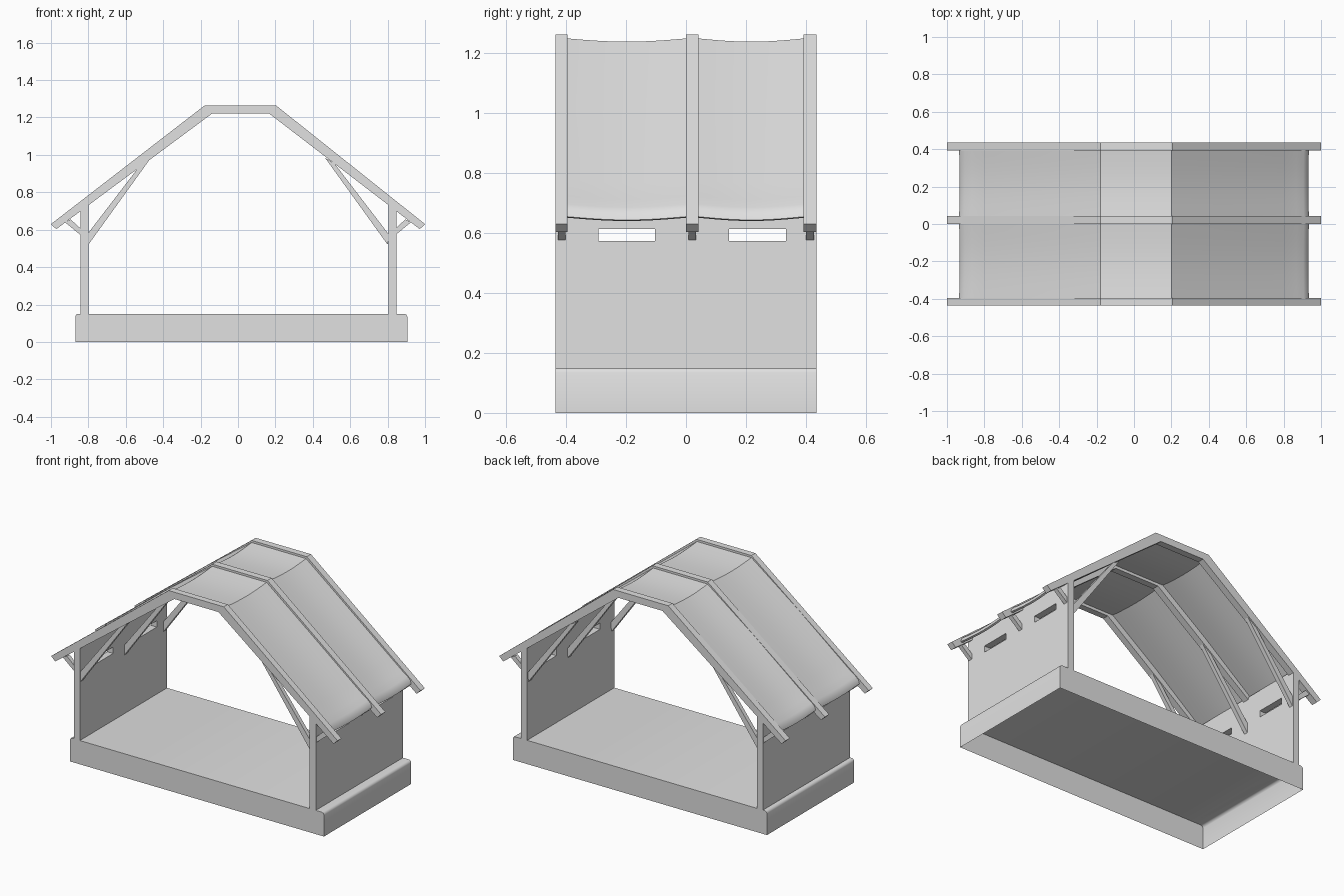
import bpy, bmesh, math

cube = bpy.data.objects.get("Cube")
if cube:
    bpy.data.objects.remove(cube)

grey = bpy.data.materials.new("plain_grey")
grey.use_nodes = True
GREY = (0.75, 0.75, 0.75, 1)
grey.diffuse_color = GREY
grey.node_tree.nodes["Principled BSDF"].inputs["Base Color"].default_value = GREY


def finish(name, bm, smooth=None):
    """Turn a bmesh into a named grey object, optionally smooth by angle."""
    bmesh.ops.recalc_face_normals(bm, faces=bm.faces)
    mesh = bpy.data.meshes.new(name)
    bm.to_mesh(mesh)
    bm.free()
    mesh.materials.append(grey)
    if smooth:
        mesh.shade_smooth()
        mesh.set_sharp_from_angle(angle=math.radians(smooth))
    obj = bpy.data.objects.new(name, mesh)
    bpy.context.collection.objects.link(obj)
    return obj


def prism(profile, y0, y1):
    """Extrude an x-z outline from y0 to y1."""
    bm = bmesh.new()
    face = bm.faces.new([bm.verts.new((x, y0, z)) for x, z in profile])
    ext = bmesh.ops.extrude_face_region(bm, geom=[face])["geom"]
    verts = [g for g in ext if isinstance(g, bmesh.types.BMVert)]
    bmesh.ops.translate(bm, verts=verts, vec=(0, y1 - y0, 0))
    return bm


DEPTH = 0.435
FRAMES = {"front": (-DEPTH, -0.395), "middle": (0.0, 0.042), "back": (0.393, DEPTH)}

# Plinth: rounded upper ends, hollow and open underneath
L, R, TOP, r = -0.87, 0.905, 0.15, 0.015
arc = [(r * math.cos(a), r * math.sin(a)) for a in (0, math.pi / 4, math.pi / 2)]
outline = [(L, 0), (R, 0)]
outline += [(R - r + c, TOP - r + s) for c, s in arc]
outline += [(L + r - c, TOP - r + s) for c, s in reversed(arc)]
bm = prism(outline, -DEPTH, DEPTH)
bmesh.ops.recalc_face_normals(bm, faces=bm.faces)
under = [f for f in bm.faces if f.normal.z < -0.9]
bmesh.ops.delete(bm, geom=under, context="FACES")
plinth = finish("plinth", bm, 50)


# Side walls: a slab with two slots, its top following the roof pitch
def wall(name, inner, outer):
    ys = [-DEPTH, -0.292, -0.103, 0.143, 0.333, DEPTH]
    zs = [0.15, 0.573, 0.613, 0.715]
    bm = bmesh.new()
    grid = [[bm.verts.new((inner, y, z)) for z in zs] for y in ys]
    for i in range(5):
        for j in range(3):
            if j == 1 and i in (1, 3):
                continue
            bm.faces.new((grid[i][j], grid[i + 1][j], grid[i + 1][j + 1], grid[i][j + 1]))
    ext = bmesh.ops.extrude_face_region(bm, geom=bm.faces[:])["geom"]
    verts = [g for g in ext if isinstance(g, bmesh.types.BMVert)]
    bmesh.ops.translate(bm, verts=verts, vec=(outer - inner, 0, 0))
    for v in bm.verts:
        if v.co.z > 0.7 and abs(v.co.x - inner) < 0.001:
            v.co.z += 0.03
    finish(name, bm)


wall("left_wall", 0.805, 0.848)
wall("right_wall", -0.8, -0.842)

# Roof frames with long inner braces and short eave struts
rafter = [(-1.0, 0.63), (-0.18, 1.263), (0.205, 1.263), (1.0, 0.63),
          (0.972, 0.603), (0.168, 1.22), (-0.14, 1.22), (-0.972, 0.603)]
brace = [(0.8, 0.52), (0.465, 0.985), (0.515, 0.955), (0.81, 0.57)]
strut = [(0.84, 0.57), (0.84, 0.605), (0.895, 0.655), (0.925, 0.64)]
for place, (y0, y1) in FRAMES.items():
    finish(place + "_rafter_frame", prism(rafter, y0, y1))
    mid = (y0 + y1) / 2
    for side, sign in (("left", 1), ("right", -1)):
        for part, shape in (("brace", brace), ("eave_strut", strut)):
            pts = [(sign * x, z) for x, z in shape]
            finish(f"{place}_{side}_{part}", prism(pts, mid - 0.013, mid + 0.013))

# Roof sheets: sagging between the frames and curling down at the eaves
eave = [(0.935, 0.655), (0.928, 0.678), (0.908, 0.697), (0.87, 0.723),
        (0.8, 0.778), (0.5, 1.015)]
section = [(-x, z) for x, z in eave] + [(-0.18, 1.25), (0.2, 1.25)] + eave[::-1]


def sheet(name, y0, y1, steps=10):
    bm = bmesh.new()
    rows = []
    for i in range(steps + 1):
        t = i / steps
        sag = 0.011 * math.sin(math.pi * t)
        rows.append([bm.verts.new((x * (1 - sag * 0.3), y0 + (y1 - y0) * t, z - sag))
                     for x, z in section])
    for a, b in zip(rows, rows[1:]):
        for j in range(len(section) - 1):
            bm.faces.new((a[j], a[j + 1], b[j + 1], b[j]))
    bmesh.ops.recalc_face_normals(bm, faces=bm.faces)
    if sum(f.normal.z for f in bm.faces) < 0:
        bmesh.ops.reverse_faces(bm, faces=bm.faces)
    bmesh.ops.solidify(bm, geom=bm.faces[:], thickness=0.012)
    finish(name, bm, 32)


sheet("front_roof_sheet", -0.397, 0.002)
sheet("back_roof_sheet", 0.04, 0.395)
